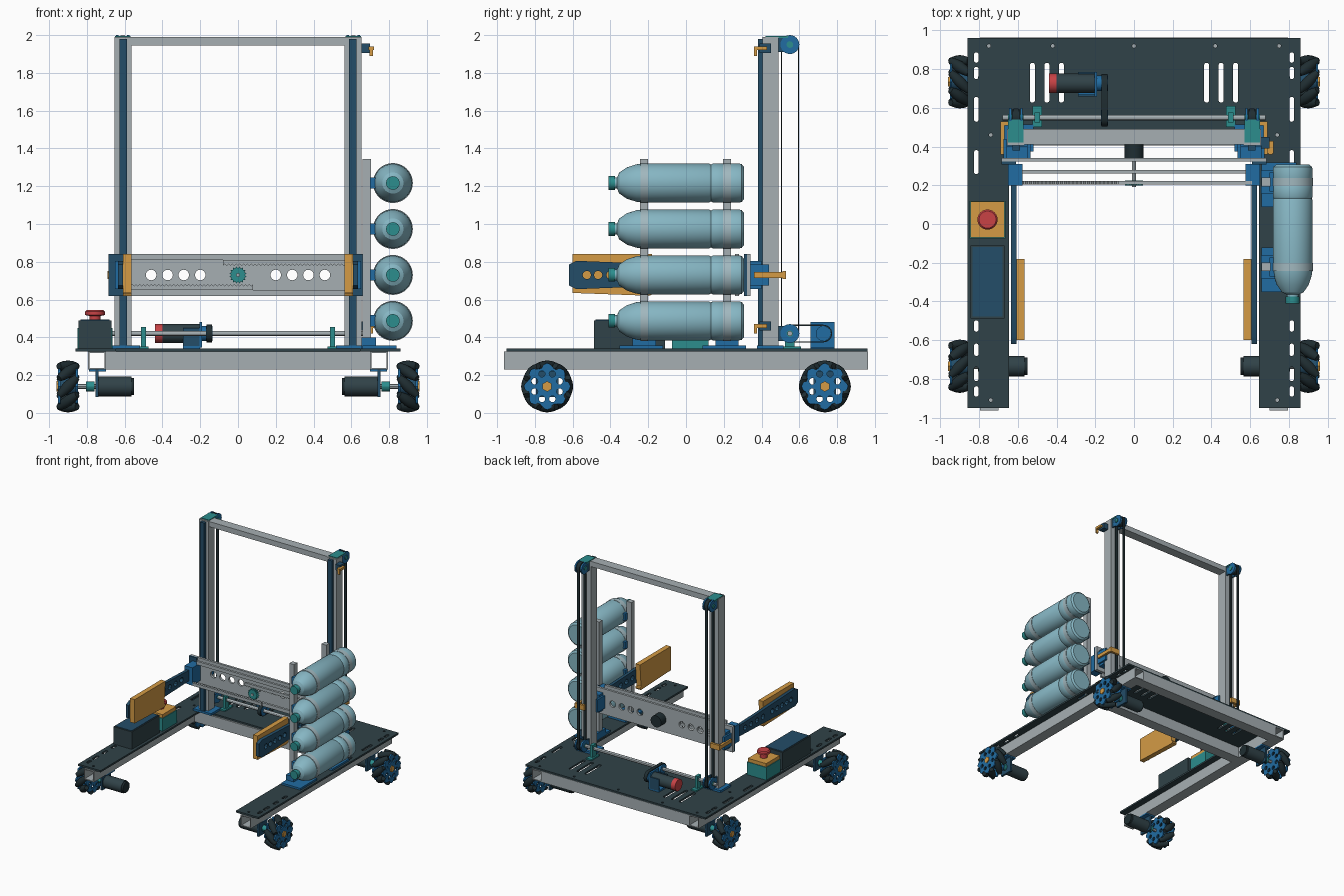
import bpy, bmesh
from math import sin, cos, pi, atan2
from mathutils import Vector, Matrix

if "Cube" in bpy.data.objects:
    bpy.data.objects.remove(bpy.data.objects["Cube"], do_unlink=True)

parts = []


def material(name, r, g, b):
    m = bpy.data.materials.new(name)
    m.use_nodes = True
    m.diffuse_color = (r, g, b, 1)
    m.node_tree.nodes["Principled BSDF"].inputs["Base Color"].default_value = (r, g, b, 1)
    return m


SLATE = material("dark slate", .03, .055, .065)
BLACK = material("rubber black", .014, .027, .032)
GREY = material("aluminium grey", .38, .43, .45)
NAVY = material("deep blue", .017, .075, .14)
BLUE = material("bright blue", .015, .15, .36)
TEAL = material("teal", .025, .27, .27)
ORANGE = material("orange", .66, .33, .06)
RED = material("red", .58, .055, .06)
GLASS = material("bottle blue", .24, .47, .55)
STRAP = material("pale strap", .36, .48, .52)


def finish(name, bm, mat):
    bmesh.ops.remove_doubles(bm, verts=bm.verts, dist=1e-5)
    bmesh.ops.recalc_face_normals(bm, faces=bm.faces)
    mesh = bpy.data.meshes.new(name)
    bm.to_mesh(mesh)
    bm.free()
    mesh.materials.append(mat)
    ob = bpy.data.objects.new(name, mesh)
    bpy.context.scene.collection.objects.link(ob)
    parts.append(ob)
    return ob


def box(name, xs, ys, zs, mat, side=1):
    """Box from ranges; side=-1 mirrors it across x."""
    bm = bmesh.new()
    bmesh.ops.create_cube(bm, size=1)
    lo, hi = zip(xs, ys, zs)
    for v in bm.verts:
        v.co = Vector([a + (b - a) * (c + .5) for a, b, c in zip(lo, hi, v.co)])
        v.co.x *= side
    return finish(name, bm, mat)


def lathe(name, profile, base, axis, mat, n=24):
    """Revolve (radius, height) points round an axis starting at base."""
    bm = bmesh.new()
    vs = [bm.verts.new((r, 0, h)) for r, h in profile]
    es = [bm.edges.new(p) for p in zip(vs, vs[1:])]
    bmesh.ops.spin(bm, geom=vs + es, axis=(0, 0, 1), cent=(0, 0, 0), angle=2 * pi, steps=n)
    rot = Vector((0, 0, 1)).rotation_difference(Vector(axis)).to_matrix().to_4x4()
    bmesh.ops.transform(bm, matrix=Matrix.Translation(base) @ rot, verts=bm.verts)
    return finish(name, bm, mat)


def cyl(name, r, base, end, mat, n=24):
    d = Vector(end) - Vector(base)
    h = d.length
    return lathe(name, [(0, 0), (r, 0), (r, h), (0, h)], base, d, mat, n)


def extrude(name, loops, axis, lo, hi, mat):
    """Fill an outline with holes and extrude it along one axis."""
    cu = bpy.data.curves.new(name, "CURVE")
    cu.dimensions, cu.fill_mode, cu.extrude = "2D", "BOTH", (hi - lo) / 2
    for pts in loops:
        sp = cu.splines.new("POLY")
        sp.points.add(len(pts) - 1)
        for p, (u, v) in zip(sp.points, pts):
            p.co = (u, v, 0, 1)
        sp.use_cyclic_u = True
    tmp = bpy.data.objects.new(name + "_outline", cu)
    bpy.context.scene.collection.objects.link(tmp)
    mesh = bpy.data.meshes.new_from_object(tmp.evaluated_get(bpy.context.evaluated_depsgraph_get()))
    bm = bmesh.new()
    bm.from_mesh(mesh)
    bpy.data.objects.remove(tmp)
    bpy.data.curves.remove(cu)
    bpy.data.meshes.remove(mesh)
    mid = (lo + hi) / 2
    for v in bm.verts:
        u, w, t = v.co
        v.co = {"X": (mid + t, u, w), "Y": (u, mid - t, w), "Z": (u, w, mid + t)}[axis]
    return finish(name, bm, mat)


def circle(u, v, r, n=16):
    return [(u + r * cos(2 * pi * i / n), v + r * sin(2 * pi * i / n)) for i in range(n)]


def capsule(u0, v0, u1, v1, r, n=8):
    a = atan2(v1 - v0, u1 - u0) - pi / 2
    return [(u + r * cos(a + f + pi * i / n), v + r * sin(a + f + pi * i / n))
            for u, v, f in ((u1, v1, 0), (u0, v0, pi)) for i in range(n + 1)]


def rect(u0, u1, v0, v1):
    return [(u0, v0), (u1, v0), (u1, v1), (u0, v1)]


def belt(name, y0, z0, y1, z1, r, x0, x1):
    extrude(name, [capsule(y0, z0, y1, z1, r), capsule(y0, z0, y1, z1, r - .006)], "X", x0, x1, BLACK)


# U-shaped deck with slots and bolt holes
deck = [(-.86, -.95), (-.645, -.95), (-.645, .42), (.645, .42), (.645, -.95), (.86, -.95), (.86, .96), (-.86, .96)]
holes = [circle(x, .92, .01, 8) for x in (-.75, -.42, 0, .42, .75)]
for s in (-1, 1):
    holes += [capsule(s * x, .64, s * x, .82, .013) for x in (.375, .45, .525)]
    holes += [capsule(s * .815, a, s * .815, b, .012)
              for a, b in ((.845, .875), (.76, .8), (.54, .645), (.27, .37), (-.545, -.51), (-.67, -.63), (-.8, -.75), (-.88, -.85))]
    holes += [circle(s * .74, y, .01, 8) for y in (.46, -.91)]
extrude("deck_plate", [deck] + holes, "Z", .325, .34, SLATE)

# Hollow frame tubes
for s, side in ((-1, "right"), (1, "left")):
    x0, x1 = sorted((s * .7, s * .795))
    extrude(side + "_frame_tube", [rect(x0, x1, .23, .325), rect(x0 + .008, x1 - .008, .238, .317)], "Y", -.963, .963, GREY)
for name, y in (("rear", .868), ("middle", .405)):
    extrude(name + "_cross_tube", [rect(y, y + .095, .23, .325), rect(y + .008, y + .087, .238, .317)], "X", -.7, .7, GREY)

# Roller wheels and drive motors
lobes = [(.113 + .011 * cos(8 * a), a) for a in (2 * pi * i / 48 for i in range(48))]
for s in (-1, 1):
    for t in (-1, 1):
        tag = ("rear" if t > 0 else "front") + ("_left" if s > 0 else "_right")
        X, Y, Z = s * .9, t * .735, .14
        for d in (-.046, .046):
            rim = [(Y + r * cos(a), Z + r * sin(a)) for r, a in lobes]
            cuts = [circle(Y + .072 * cos(a), Z + .072 * sin(a), .017, 10) for a in (pi / 8 + pi * i / 4 for i in range(8))]
            extrude(tag + "_wheel_disc", [rim] + cuts, "X", X + d - .006, X + d + .006, BLUE)
        cyl(tag + "_wheel_core", .045, (X - .045, Y, Z), (X + .045, Y, Z), NAVY, 16)
        cyl(tag + "_hub_nut", .028, (X, Y, Z), (X + s * .06, Y, Z), ORANGE, 6)
        for i in range(8):
            a = pi * i / 4
            axis = Vector((1, s * t * sin(a), -s * t * cos(a))).normalized()
            c = Vector((X, Y + .108 * cos(a), Z + .108 * sin(a)))
            lathe(tag + "_roller", [(0, -.068), (.017, -.068), (.026, -.035), (.03, 0), (.026, .035), (.017, .068), (0, .068)],
                  c, axis, BLACK, 12)
        cyl(tag + "_axle", .013, (s * .75, Y, Z), (X, Y, Z), GREY, 12)
        cyl(tag + "_coupling", .027, (s * .76, Y, Z), (s * .805, Y, Z), TEAL, 12)
        cyl(tag + "_drive_motor", .052, (s * .565, Y, Z), (s * .74, Y, Z), SLATE)
        cyl(tag + "_motor_cap", .045, (s * .55, Y, Z), (s * .565, Y, Z), BLACK)
        box(tag + "_motor_bracket", (.738, .755), (Y - .06, Y + .06), (.085, .23), NAVY, s)
        box(tag + "_bracket_foot", (.7, .79), (Y - .06, Y + .06), (.218, .23), BLUE, s)

# Lift gantry
box("top_beam", (-.65, .65), (.41, .49), (1.945, 1.99), GREY)
cyl("lift_shaft", .014, (-.68, .55, .42), (.68, .55, .42), GREY, 12)
for s, side in ((-1, "right"), (1, "left")):
    box(side + "_column", (.565, .655), (.405, .49), (.34, 1.99), GREY, s)
    box(side + "_rail", (.588, .628), (.38, .405), (.34, 1.98), NAVY, s)
    box(side + "_column_foot", (.52, .69), (.375, .515), (.34, .358), BLUE, s)
    for z in (.42, 1.95):
        cyl(side + "_pulley", .042, (s * .59, .55, z), (s * .63, .55, z), BLACK)
        for x in (.575, .633):
            cyl(side + "_pulley_cheek", .05, (s * x, .55, z), (s * (x + .012), .55, z), BLUE)
            box(side + "_pulley_arm", (x, x + .012), (.49, .55), (z - .04, z + .04), NAVY, s)
        cyl(side + "_pulley_pin", .018, (s * .57, .55, z), (s * .652, .55, z), TEAL, 12)
    box(side + "_top_cap", (.57, .65), (.42, .54), (1.985, 1.996), TEAL, s)
    belt(side + "_lift_belt", .55, .42, .55, 1.95, .048, s * .61 - .012, s * .61 + .012)
    box(side + "_bearing_stand", (.487, .513), (.525, .575), (.34, .455), TEAL, s)
    box(side + "_bearing_foot", (.475, .525), (.5, .61), (.34, .352), TEAL, s)

# Lift motor
cyl("lift_motor", .05, (-.4, .727, .42), (-.2, .727, .42), SLATE)
cyl("lift_motor_cap", .05, (-.44, .727, .42), (-.4, .727, .42), RED)
box("lift_motor_plate", (-.205, -.19), (.66, .785), (.345, .48), BLUE)
box("lift_motor_foot", (-.29, -.2), (.66, .785), (.34, .355), BLUE)
for y in (.66, .775):
    box("lift_motor_gusset", (-.29, -.2), (y, y + .01), (.35, .45), NAVY)
cyl("motor_pulley", .04, (-.19, .727, .42), (-.135, .727, .42), BLUE)
cyl("shaft_pulley", .04, (-.17, .55, .42), (-.135, .55, .42), BLUE)
belt("motor_belt", .55, .42, .727, .42, .047, -.167, -.138)

# Lift carriage with rack and pinion
lights = [circle(s * x, .73, .028) for s in (-1, 1) for x in (.2, .287, .373, .46)]
extrude("carriage_plate", [rect(-.685, .685, .62, .84)] + lights, "Y", .322, .342, GREY)
for z in (.62, .81):
    box("slide_rail", (-.58, .58), (.26, .28), (z, z + .03), GREY)
for s, name in ((1, "upper_rack"), (-1, "lower_rack")):
    teeth = [(s * (-.08 + .01 * i), .73 + s * (.048 + .01 * (i % 2))) for i in range(70)]
    extrude(name, [teeth + [(s * .61, .73 + s * .08), (s * -.08, .73 + s * .08)]], "Y", .203, .222, GREY)
gear = [(r * cos(pi * i / 16), .73 + r * sin(pi * i / 16)) for i in range(32) for r in (.047 if i % 2 else .037,)]
extrude("pinion", [gear], "Y", .198, .225, TEAL)
cyl("pinion_shaft", .01, (0, .19, .73), (0, .34, .73), GREY, 12)
cyl("pinion_motor", .05, (0, .342, .73), (0, .41, .73), BLACK)
for s, side in ((-1, "right"), (1, "left")):
    box(side + "_carriage_end", (.61, .685), (.308, .322), (.62, .84), NAVY, s)
    box(side + "_slide_block", (.575, .65), (.2, .31), (.655, .805), BLUE, s)
    box(side + "_rail_block", (.55, .66), (.342, .4), (.655, .805), BLUE, s)
    for x in (.535, .658):
        box(side + "_rail_cheek", (x, x + .017), (.342, .44), (.675, .785), BLUE, s)
    box(side + "_belt_clamp", (.668, .69), (.36, .53), (.715, .745), ORANGE, s)
    box(side + "_clamp_end", (.6, .69), (.51, .53), (.708, .752), ORANGE, s)
    # Gripper arm and pad
    arm = [(.22, .685), (.22, .775), (-.2, .79), (-.58, .805), (-.62, .785), (-.62, .675), (-.58, .655), (-.2, .67)]
    spots = [circle(y, .73, .022, 12) for y in (-.525, -.465, -.4, -.335, -.27, -.14, -.06, .02, .1)]
    x0, x1 = sorted((s * .608, s * .635))
    extrude(side + "_gripper_arm", [arm] + spots, "X", x0, x1, NAVY)
    extrude(side + "_gripper_pad", [capsule(-.585, .635, -.195, .635, .015, 4)[:5] + rect(-.6, -.18, .635, .84)[2:]
                                    + [(-.6, .635)]], "X", *sorted((s * .565, s * .608)), ORANGE)

# Limit switches
for z in (.46, 1.93):
    box("switch_body", (.655, .7), (.39, .45), (z - .025, z + .025), NAVY)
    box("switch_lever", (.69, .72), (.365, .43), (z - .01, z + .01), ORANGE)
    box("switch_tip", (.695, .715), (.36, .375), (z - .04, z + .01), ORANGE)

# Bottle rack
for y in (-.222, .217):
    box("rack_post", (.66, .705), (y - .022, y + .022), (.34, 1.345), GREY)
    box("rack_post_foot", (.655, .73), (y - .062, y + .062), (.34, .4), BLUE)
    box("rack_base", (.66, .84), (y - .13, y + .1), (.34, .356), BLUE)
profile = [(0, 0), (.085, 0), (.1, .012), (.103, .025), (.103, .09), (.098, .1), (.103, .11), (.103, .165), (.098, .175),
           (.103, .185), (.103, .535), (.099, .57), (.083, .62), (.056, .66), (.03, .672), (.03, .69), (0, .69)]
for i in range(4):
    z = .487 + .2433 * i
    lathe("bottle", profile, (.82, .307, z), (0, -1, 0), GLASS, 40)
    cyl("bottle_cap", .036, (.82, -.375, z), (.82, -.41, z), TEAL)
    for y in (-.222, .217):
        cyl("bottle_strap", .1055, (.82, y - .02, z), (.82, y + .02, z), STRAP, 40)
        box("bottle_clip", (.7, .735), (y - .05, y + .05), (z - .03, z + .03), BLUE)

# Control box and emergency stop
box("control_box", (-.845, -.67), (-.488, -.11), (.34, .49), SLATE)
box("control_box_lid", (-.835, -.68), (-.478, -.12), (.488, .494), NAVY)
box("stop_box", (-.85, -.665), (-.075, .12), (.34, .45), TEAL)
box("stop_box_lid", (-.845, -.67), (-.07, .115), (.45, .48), ORANGE)
lathe("stop_button", [(0, 0), (.03, 0), (.03, .035), (.052, .04), (.052, .058), (.044, .067), (0, .067)],
      (-.757, .023, .478), (0, 0, 1), RED)

# Smooth curved surfaces, keep hard edges
bpy.ops.object.select_all(action="DESELECT")
for ob in parts:
    ob.select_set(True)
bpy.context.view_layer.objects.active = parts[0]
bpy.ops.object.shade_smooth_by_angle()
